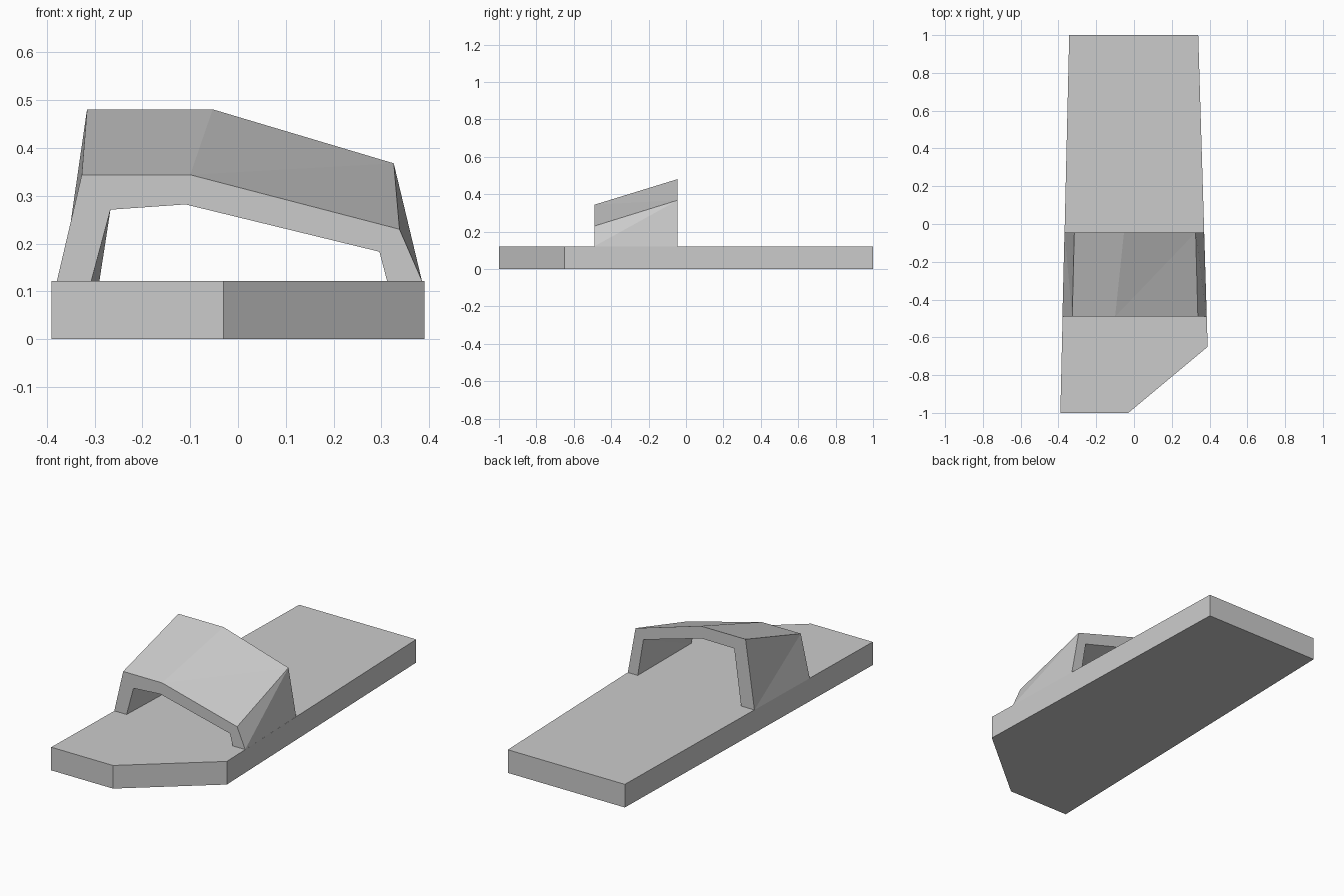
import bpy
import bmesh

cube = bpy.data.objects.get("Cube")
if cube:
    bpy.data.objects.remove(cube, do_unlink=True)

grey = bpy.data.materials.new("light_grey")
grey.use_nodes = True
colour = (0.6, 0.6, 0.6, 1)
grey.diffuse_color = colour
grey.node_tree.nodes["Principled BSDF"].inputs["Base Color"].default_value = colour


def finish(name, bm):
    bmesh.ops.recalc_face_normals(bm, faces=bm.faces)
    mesh = bpy.data.meshes.new(name)
    bm.to_mesh(mesh)
    bm.free()
    mesh.materials.append(grey)
    bpy.context.collection.objects.link(bpy.data.objects.new(name, mesh))


# Base slab: tapered outline with one cut front corner
THICK = 0.122
outline = [(-0.39, -1), (-0.03, -1), (0.39, -0.65), (0.34, 1), (-0.343, 1)]
bm = bmesh.new()
floor = bm.faces.new([bm.verts.new((x, y, 0)) for x, y in outline])
grown = bmesh.ops.extrude_face_region(bm, geom=[floor], use_keep_orig=True)
top = [v for v in grown["geom"] if isinstance(v, bmesh.types.BMVert)]
bmesh.ops.translate(bm, verts=top, vec=(0, 0, THICK))
finish("base_slab", bm)

# Arched hood: outer and inner profiles (x, z) at the front and rear ends
FRONT, REAR = -0.49, -0.045
front_outer = [(-0.379, THICK), (-0.327, 0.344), (-0.1, 0.344), (0.338, 0.23), (0.385, THICK)]
rear_outer = [(-0.368, THICK), (-0.316, 0.481), (-0.053, 0.481), (0.326, 0.368), (0.371, THICK)]
front_inner = [(-0.307, THICK), (-0.267, 0.271), (-0.11, 0.282), (0.296, 0.183), (0.312, THICK)]
rear_inner = [(-0.29, THICK), (-0.25, 0.415), (-0.06, 0.417), (0.28, 0.32), (0.313, THICK)]

bm = bmesh.new()


def row(profile, y):
    return [bm.verts.new((x, y, z)) for x, z in profile]


fo, ro = row(front_outer, FRONT), row(rear_outer, REAR)
fi, ri = row(front_inner, FRONT), row(rear_inner, REAR)
for i in range(4):
    j = i + 1
    # Flat rims at both ends
    bm.faces.new((fo[i], fo[j], fi[j], fi[i]))
    bm.faces.new((ro[i], ro[j], ri[j], ri[i]))
    # Twisted skins, split along the front-to-rear diagonal
    for f, r in ((fo, ro), (fi, ri)):
        if i == 3:
            bm.faces.new((f[i], f[j], r[i]))
            bm.faces.new((f[j], r[j], r[i]))
        elif i == 0:
            bm.faces.new((f[i], f[j], r[i]))
            bm.faces.new((f[j], r[j], r[i]))
        else:
            bm.faces.new((f[i], f[j], r[j]))
            bm.faces.new((f[i], r[j], r[i]))
# Feet of the two legs
for i in (0, 4):
    bm.faces.new((fo[i], fi[i], ri[i], ro[i]))
finish("arched_hood", bm)
